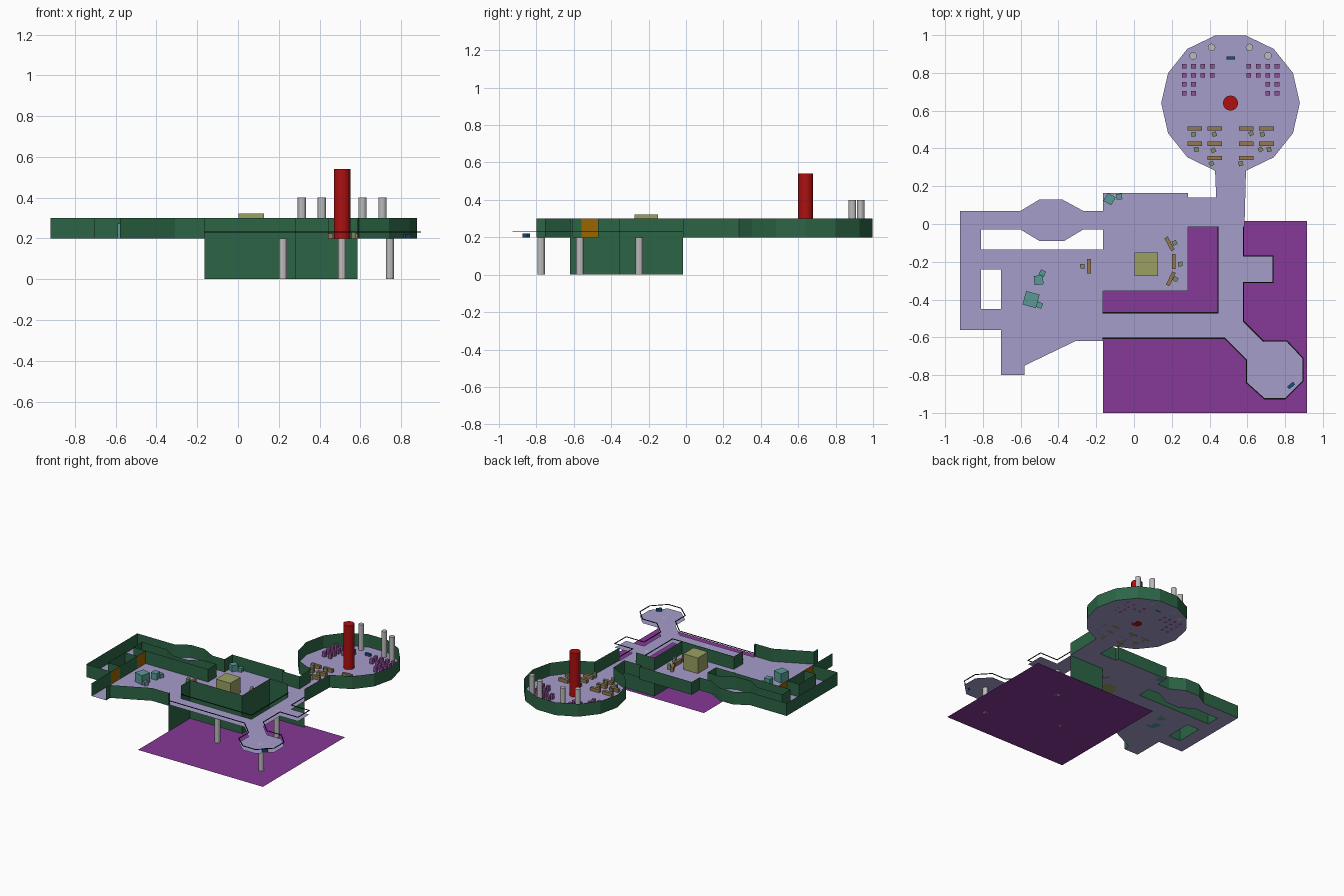
import bpy, bmesh, math
from mathutils import Vector, Matrix
from mathutils.geometry import tessellate_polygon

if "Cube" in bpy.data.objects:
    bpy.data.objects.remove(bpy.data.objects["Cube"])

FLOOR, TOP, RAIL = 0.2, 0.3, 0.232


def mat(name, r, g, b):
    m = bpy.data.materials.new(name)
    m.diffuse_color = (r, g, b, 1)
    m.use_nodes = True
    m.node_tree.nodes["Principled BSDF"].inputs["Base Color"].default_value = m.diffuse_color
    return m


LAV = mat("lavender", 0.38, 0.34, 0.6)
PURPLE = mat("purple", 0.24, 0.04, 0.31)
GREEN = mat("green", 0.025, 0.13, 0.06)
BLACK = mat("black", 0.01, 0.015, 0.012)
RED = mat("red", 0.42, 0.005, 0.005)
BROWN = mat("brown", 0.3, 0.19, 0.08)
OLIVE = mat("olive", 0.2, 0.28, 0.12)
YELLOW = mat("khaki", 0.33, 0.35, 0.12)
TEAL = mat("teal", 0.1, 0.32, 0.3)
MAGENTA = mat("magenta", 0.3, 0.08, 0.32)
BLUE = mat("blue", 0.01, 0.08, 0.2)
ORANGE = mat("orange", 0.32, 0.13, 0.0)
GREY = mat("pale_grey", 0.5, 0.5, 0.5)


def finish(name, bm, m):
    me = bpy.data.meshes.new(name)
    bm.to_mesh(me)
    bm.free()
    me.materials.append(m)
    ob = bpy.data.objects.new(name, me)
    bpy.context.collection.objects.link(ob)
    return ob


def walls(name, runs, m=GREEN):
    """Vertical sheets; each run is (points, bottom, top)."""
    bm = bmesh.new()
    for pts, lo, hi in runs:
        a = [bm.verts.new((x, y, lo)) for x, y in pts]
        b = [bm.verts.new((x, y, hi)) for x, y in pts]
        for i in range(len(pts) - 1):
            bm.faces.new((a[i], a[i + 1], b[i + 1], b[i]))
    return finish(name, bm, m)


def sheet(name, loops, z, m):
    """Flat sheet with an outline and optional holes."""
    loops = [[Vector((x, y, z)) for x, y in lp] for lp in loops]
    bm = bmesh.new()
    vs = [bm.verts.new(v) for lp in loops for v in lp]
    for t in tessellate_polygon(loops):
        bm.faces.new([vs[i] for i in t])
    for f in bm.faces:
        f.normal_update()
        if f.normal.z < 0:
            f.normal_flip()
    bmesh.ops.dissolve_limit(bm, angle_limit=0.01, verts=bm.verts, edges=bm.edges)
    return finish(name, bm, m)


def boxes(name, items, size, m, base=FLOOR):
    """Boxes of one size; each item is (x, y[, degrees])."""
    bm = bmesh.new()
    for it in items:
        ang = math.radians(it[2]) if len(it) > 2 else 0
        M = (Matrix.Translation((it[0], it[1], base + size[2] / 2))
             @ Matrix.Rotation(ang, 4, 'Z') @ Matrix.Diagonal((*size, 1)))
        bmesh.ops.create_cube(bm, size=1, matrix=M)
    return finish(name, bm, m)


def columns(name, items, r, lo, hi, m, n=12):
    bm = bmesh.new()
    for x, y in items:
        bmesh.ops.create_cone(bm, cap_ends=True, segments=n, radius1=r, radius2=r, depth=hi - lo,
                              matrix=Matrix.Translation((x, y, (lo + hi) / 2)))
    return finish(name, bm, m)


# Outline pieces
CX, CY, R = 0.511, 0.64, 0.367
ring = [(CX + R * math.cos(math.tau * k / 14), CY + R * math.sin(math.tau * k / 14))
        for k in range(-3, 11)]          # starts and ends at the entrance edge
west = [(0.435, 0.14), (0.285, 0.14), (0.285, 0.165), (-0.165, 0.165), (-0.165, 0.07),
        (-0.27, 0.07), (-0.38, 0.13), (-0.5, 0.13), (-0.6, 0.07), (-0.92, 0.07),
        (-0.92, -0.56), (-0.705, -0.56), (-0.705, -0.8)]
south = [(-0.58, -0.8), (-0.58, -0.75), (-0.31, -0.62), (-0.165, -0.62), (-0.165, -0.605)]
balcony = [(-0.165, -0.605), (0.48, -0.605), (0.595, -0.72), (0.595, -0.84), (0.69, -0.925),
           (0.8, -0.925), (0.895, -0.83), (0.895, -0.71), (0.81, -0.62), (0.685, -0.62),
           (0.58, -0.515), (0.58, -0.31), (0.735, -0.31), (0.735, -0.17), (0.58, -0.17),
           (0.58, -0.015)]
gap = [(-0.81, -0.03), (-0.6, -0.03), (-0.5, -0.09), (-0.37, -0.09), (-0.27, -0.03),
       (-0.165, -0.03), (-0.165, -0.135), (-0.81, -0.135)]
court = [(-0.81, -0.24), (-0.705, -0.24), (-0.705, -0.45), (-0.81, -0.45)]
pit = [(-0.165, -0.355), (0.285, -0.355), (0.285, -0.015), (0.445, -0.015),
       (0.445, -0.47), (-0.165, -0.47)]

# Floors
sheet("upper_floor", [ring + west + south + balcony[1:] + [(0.585, -0.015)], gap, court, pit], FLOOR, LAV)
sheet("lower_ground", [[(-0.165, -1), (0.915, -1), (0.915, 0.015), (-0.165, 0.015)]], 0, PURPLE)

# Walls
walls("outer_walls", [([(0.585, -0.015)] + ring + west, FLOOR, TOP), (south, FLOOR, TOP)])
walls("inner_walls", [(gap + gap[:1], FLOOR, TOP), (court + court[:1], FLOOR, TOP),
                      ([(-0.165, -0.47)] + pit[:4], FLOOR, TOP)])
walls("cliff_walls", [([(-0.165, -0.62)] + pit[:3] + [(0.585, -0.015)], 0, FLOOR)])
walls("side_doors", [([(-0.705, -0.135), (-0.705, -0.24)], FLOOR, TOP),
                     ([(-0.705, -0.45), (-0.705, -0.56)], FLOOR, TOP)], ORANGE)

# Thin balcony rails
bm = bmesh.new()
for path in (balcony, [(0.445, -0.015), (0.445, -0.47), (-0.165, -0.47)]):
    for (x1, y1), (x2, y2) in zip(path, path[1:]):
        d = Vector((x2 - x1, y2 - y1))
        M = (Matrix.Translation(((x1 + x2) / 2, (y1 + y2) / 2, RAIL))
             @ Matrix.Rotation(math.atan2(d.y, d.x), 4, 'Z')
             @ Matrix.Diagonal((d.length + 0.005, 0.006, 0.004, 1)))
        bmesh.ops.create_cube(bm, size=1, matrix=M)
finish("balcony_rails", bm, BLACK)

# Columns
columns("balcony_supports", [(0.22, -0.567), (0.511, -0.25), (0.745, -0.775)], 0.02, 0, FLOOR, GREY)
columns("hall_columns", [(CX + s * x, y) for s in (-1, 1) for x, y in ((0.198, 0.89), (0.1, 0.935))],
        0.02, FLOOR, 0.4, GREY)
columns("central_column", [(CX, CY)], 0.04, FLOOR, 0.542, RED, 16)

# Round hall furniture
boxes("hall_seats", [(CX + s * (0.246 - 0.05 * i), 0.835 - 0.048 * j) for s in (-1, 1)
                     for j in range(4) for i in range(4 if j < 2 else 2)], (0.024, 0.024, 0.04), MAGENTA)
boxes("hall_desks", [(CX + s * x, y) for s in (-1, 1) for x, y in
                     ((0.19, 0.505), (0.083, 0.505), (0.19, 0.425), (0.083, 0.425), (0.083, 0.35))],
      (0.078, 0.022, 0.025), BROWN)
boxes("stools", [(0.315, 0.475, 10), (0.425, 0.475, 20), (0.33, 0.395, 10), (0.42, 0.39, 25),
                 (0.41, 0.32, 30), (0.62, 0.48, 30), (0.68, 0.475, 15), (0.67, 0.395, 30),
                 (0.715, 0.395, 10), (0.565, 0.32, 15), (0.215, -0.1, 25), (0.245, -0.212, 5),
                 (0.22, -0.292, -30), (-0.273, -0.224, 5)], (0.024, 0.024, 0.035), OLIVE)
boxes("hall_console", [(CX, 0.878)], (0.045, 0.016, 0.02), BLUE)
boxes("balcony_console", [(0.832, -0.855, 40)], (0.04, 0.018, 0.02), BLUE)

# Main and west room furniture
boxes("centre_block", [(0.065, -0.213)], (0.125, 0.125, 0.122), YELLOW)
boxes("room_desks", [(0.188, -0.105, 28), (0.21, -0.198), (0.195, -0.29, -25), (-0.238, -0.224)],
      (0.02, 0.078, 0.03), BROWN)
boxes("large_crate", [(-0.545, -0.4, -15)], (0.074, 0.074, 0.074), TEAL)
boxes("medium_crates", [(-0.505, -0.297, 5), (-0.13, 0.132, -30)], (0.048, 0.048, 0.05), TEAL)
boxes("small_crates", [(-0.485, -0.26, -25), (-0.5, -0.43, -25), (-0.078, 0.145, 5)],
      (0.03, 0.03, 0.03), TEAL)
